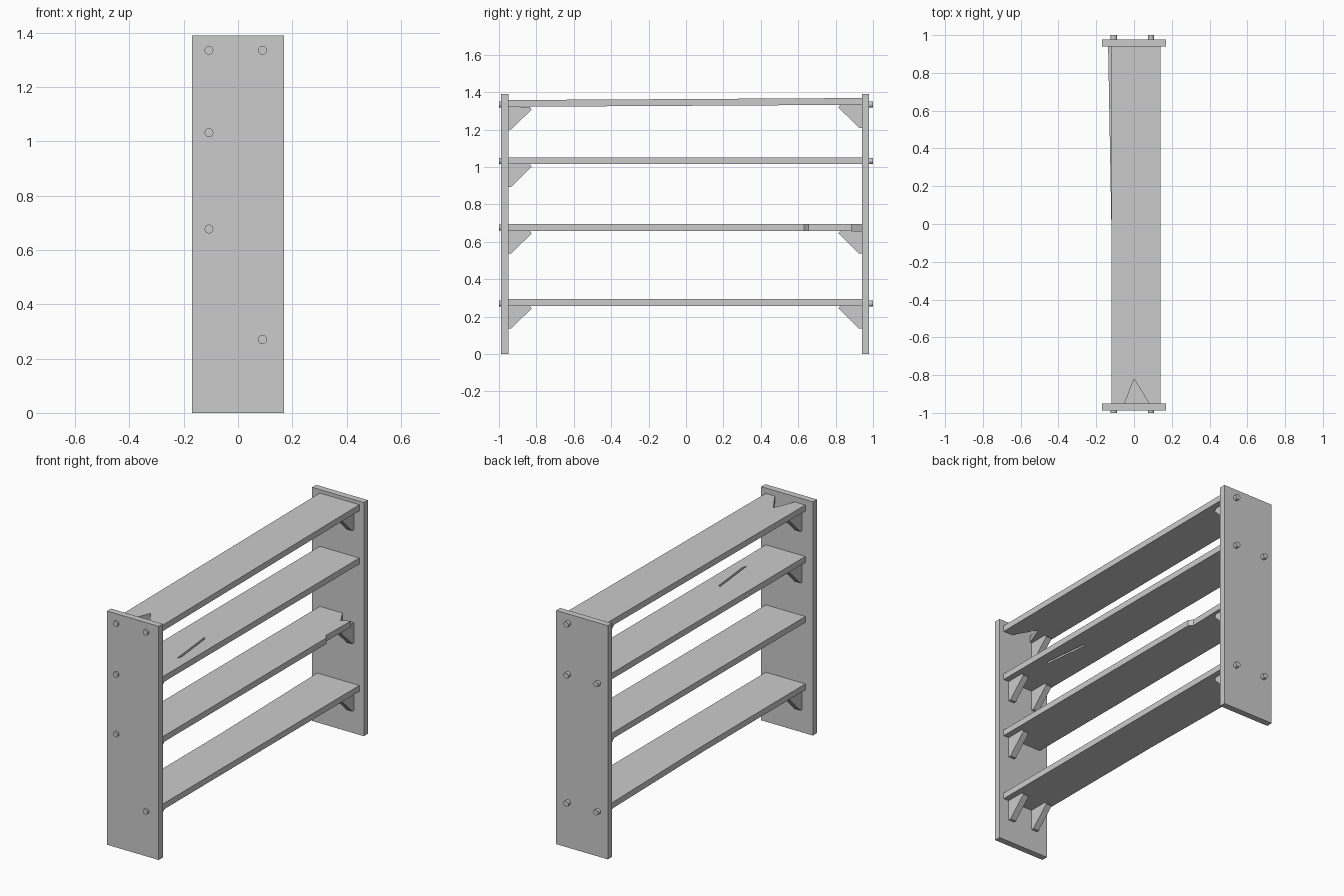
import bpy, bmesh, math
from mathutils import Vector

if "Cube" in bpy.data.objects:
    bpy.data.objects.remove(bpy.data.objects["Cube"])


def prism(name, pts, vec):
    """Extrude a closed planar outline along vec."""
    bm = bmesh.new()
    face = bm.faces.new([bm.verts.new(p) for p in pts])
    res = bmesh.ops.extrude_face_region(bm, geom=[face])
    moved = [v for v in res["geom"] if isinstance(v, bmesh.types.BMVert)]
    bmesh.ops.translate(bm, verts=moved, vec=Vector(vec))
    bmesh.ops.recalc_face_normals(bm, faces=bm.faces)
    me = bpy.data.meshes.new(name)
    bm.to_mesh(me)
    bm.free()
    ob = bpy.data.objects.new(name, me)
    bpy.context.collection.objects.link(ob)
    return ob


def flat(points, z):
    return [(x, y, z) for x, y in points]


Y0, Y1 = -0.95, 0.94          # inner faces of the two end panels
THICK = 0.036

# End panels
for name, y in (("front_panel", -0.988), ("back_panel", Y1)):
    prism(name, [(-.17, y, 0), (.17, y, 0), (.17, y, 1.39), (-.17, y, 1.39)], (0, .038, 0))

# Shelf outlines, with broken ends and edges
XL, XR = -.12, .14
plain = [(XL, Y0), (XR, Y0), (XR, Y1), (XL, Y1)]
top_outline = [(XL, Y0), (-.05, Y0), (0, -.82), (.08, Y0), (XR, Y0), (XR, Y1), (XL, Y1)]
chipped = [(XL, Y0), (XR, Y0), (XR, .63), (.12, .655), (.125, .885),
           (.075, .857), (.03, Y1), (XL, Y1)]
skewed = [(XL, Y0), (XR, Y0), (XR, Y1), (-.137, Y1), (-.12, 0)]

top_shelf = prism("top_shelf", flat(top_outline, 1.322), (0, 0, THICK))
for v in top_shelf.data.vertices:      # sagging towards the front
    v.co.z += 0.011 * (v.co.y - Y0) / (Y1 - Y0)
upper_shelf = prism("upper_shelf", flat(plain, 1.016), (0, 0, THICK))
prism("middle_shelf", flat(chipped, 0.659), (0, 0, THICK))
prism("bottom_shelf", flat(skewed, 0.258), (0, 0, THICK))

# Split through the upper shelf
split = prism("split_cutter", flat([(.068, -.67), (.078, -.64), (.05, -.38), (.036, -.37)], .95),
              (0, 0, .2))
split.hide_render = True
split.hide_set(True)
mod = upper_shelf.modifiers.new("split", 'BOOLEAN')
mod.operation = 'DIFFERENCE'
mod.object = split
mod.solver = 'EXACT'

# Triangular brackets: side of wall, x centres, underside height
BX = (-.08, .085)
brackets = [
    (Y0, 1, (BX[0],), 1.322), (Y0, 1, BX, 1.016), (Y0, 1, (BX[1],), .659), (Y0, 1, BX, .258),
    (Y1, -1, BX, 1.332), (Y1, -1, BX, .659), (Y1, -1, BX, .258),
]
for wall, s, xs, z in brackets:
    for x in xs:
        prism("bracket", [(x - .019, wall + s * dy, z + dz) for dy, dz in
                          ((0, 0), (.115, 0), (.125, -.014), (.015, -.122), (0, -.122))],
              (.038, 0, 0))

# Round pegs standing proud of the end panels
PL, PR = -.107, .09
front_pegs = [(PL, 1.335), (PR, 1.335), (PL, 1.032), (PL, .677), (PR, .27)]
back_pegs = [(PR, 1.335), (PR, 1.032), (PL, 1.032), (PR, .27), (PL, .27)]
for name, pegs, y in (("front_peg", front_pegs, -1.0), ("back_peg", back_pegs, .96)):
    for x, z in pegs:
        ring = [(x + .0165 * math.cos(a), y, z + .0165 * math.sin(a))
                for a in (i * math.tau / 12 for i in range(12))]
        prism(name, ring, (0, .04, 0))
